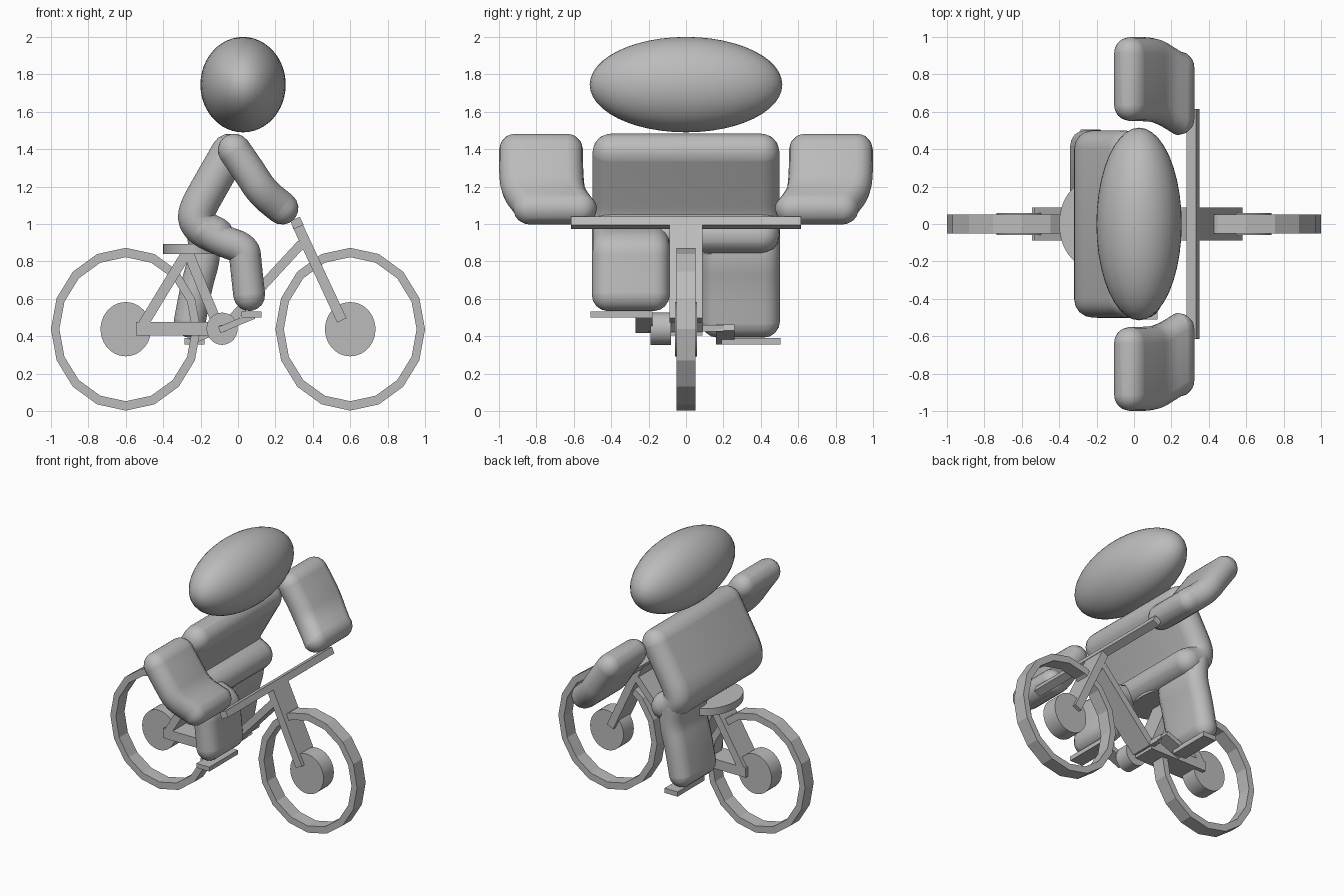
import bpy, bmesh, math
from mathutils import Vector

if "Cube" in bpy.data.objects:
    bpy.data.objects.remove(bpy.data.objects["Cube"], do_unlink=True)

grey = bpy.data.materials.new("plain grey")
grey.use_nodes = True
colour = (0.5, 0.5, 0.5, 1)
grey.diffuse_color = colour
grey.node_tree.nodes["Principled BSDF"].inputs["Base Color"].default_value = colour


def finish(name, bm, smooth_angle=None):
    bmesh.ops.recalc_face_normals(bm, faces=bm.faces)
    mesh = bpy.data.meshes.new(name)
    bm.to_mesh(mesh)
    bm.free()
    mesh.materials.append(grey)
    obj = bpy.data.objects.new(name, mesh)
    bpy.context.collection.objects.link(obj)
    if smooth_angle:
        bpy.ops.object.select_all(action='DESELECT')
        obj.select_set(True)
        bpy.context.view_layer.objects.active = obj
        bpy.ops.object.shade_smooth_by_angle(angle=math.radians(smooth_angle))
    return obj


def loft(bm, rings, closed=False):
    """Join rings of points with quads, capping the ends unless closed."""
    rows = [[bm.verts.new(p) for p in ring] for ring in rings]
    n = len(rows[0])
    pairs = list(zip(rows, rows[1:])) + ([(rows[-1], rows[0])] if closed else [])
    for a, b in pairs:
        for i in range(n):
            j = (i + 1) % n
            bm.faces.new((a[i], a[j], b[j], b[i]))
    if not closed:
        bm.faces.new(rows[0])
        bm.faces.new(rows[-1])


def ellipse(cx, cz, rx, rz, y, n):
    return [(cx + rx * math.cos(2 * math.pi * i / n), y,
             cz + rz * math.sin(2 * math.pi * i / n)) for i in range(n)]


def beam(name, start, end, thick, y0, y1):
    """Flat-sided bar between two x-z points, spanning y0 to y1."""
    a, b = Vector(start), Vector(end)
    d = (b - a).normalized()
    side = Vector((-d.y, d.x)) * thick / 2
    corners = (a + side, b + side, b - side, a - side)
    bm = bmesh.new()
    loft(bm, [[(p.x, y, p.y) for p in corners] for y in (y0, y1)])
    return finish(name, bm)


def disc(name, cx, cz, rx, rz, y0, y1):
    bm = bmesh.new()
    loft(bm, [ellipse(cx, cz, rx, rz, y, 40) for y in (y0, y1)])
    return finish(name, bm, 30)


def limb(name, path, radius, half_depth):
    """Soft padded tube: a rounded slab swept along a smoothed path."""
    pts = [Vector(p) for p in path]
    for _ in range(3):
        cut = [pts[0]]
        for a, b in zip(pts, pts[1:]):
            cut += [a.lerp(b, 0.25), a.lerp(b, 0.75)]
        pts = cut + [pts[-1]]
    flat = half_depth - radius
    steps = 8

    def ring(centre, tangent, r):
        normal = Vector((-tangent.z, 0, tangent.x))
        out = []
        for sign in (1, -1):
            for k in range(steps + 1):
                t = math.pi * k / steps
                out.append(centre + normal * (sign * r * math.cos(t))
                           + Vector((0, sign * (flat + r * math.sin(t)), 0)))
        return out

    rings = []
    for i, p in enumerate(pts):
        tangent = pts[min(i + 1, len(pts) - 1)] - pts[max(i - 1, 0)]
        tangent.y = 0
        tangent.normalize()
        angles = [0]
        if i == 0:
            angles = [-85, -65, -45, -22, 0]
        elif i == len(pts) - 1:
            angles = [0, 22, 45, 65, 85]
        for deg in angles:
            t = math.radians(deg)
            rings.append(ring(p + tangent * radius * math.sin(t), tangent,
                              radius * math.cos(t)))
    bm = bmesh.new()
    loft(bm, rings)
    return finish(name, bm, 60)


# Wheels: faceted rims and solid hubs
WHEEL_Z = 0.4375
for name, x in (("rear", -0.6), ("front", 0.6)):
    bm = bmesh.new()
    loft(bm, [ellipse(x, WHEEL_Z, rx, rz, y, 16) for rx, rz, y in (
        (0.4, 0.435, -0.05), (0.4, 0.435, 0.05),
        (0.355, 0.385, 0.05), (0.355, 0.385, -0.05))], closed=True)
    finish(name + "_rim", bm)
    disc(name + "_hub", x, WHEEL_Z, 0.135, 0.145, -0.06, 0.06)

# Frame bars
W = 0.088
beam("fork", (0.315, 1.0), (0.555, 0.485), 0.055, -W, W)
beam("down_tube", (0.34, 0.895), (-0.08, 0.44), 0.05, -W, W)
beam("chain_stay", (-0.545, 0.44), (-0.08, 0.44), 0.07, -W, W)
beam("seat_stay", (-0.515, 0.45), (-0.275, 0.845), 0.055, -W, W)
beam("seat_tube", (-0.265, 0.845), (-0.1, 0.44), 0.055, -W, W)
beam("handlebar", (0.305, 1.027), (0.325, 0.984), 0.056, -0.615, 0.615)

# Saddle
bm = bmesh.new()
loft(bm, [[(x, y, z) for x, _, y in ellipse(-0.235, 0, 0.165, 0.23, 0, 40)]
          for z in (0.84, 0.892)])
finish("saddle", bm, 30)

# Cranks and pedals
disc("chainring", -0.085, 0.44, 0.083, 0.086, -0.19, -0.08)
beam("crank_axle", (-0.1, 0.443), (-0.065, 0.443), 0.035, -0.2, 0.2)
beam("right_crank", (-0.1, 0.433), (0.085, 0.51), 0.035, -0.27, -0.18)
beam("left_crank", (-0.07, 0.447), (-0.255, 0.372), 0.035, 0.16, 0.26)
beam("right_pedal", (0.02, 0.515), (0.125, 0.515), 0.032, -0.51, -0.18)
beam("left_pedal", (-0.285, 0.373), (-0.18, 0.373), 0.035, 0.19, 0.505)

# Rider
bm = bmesh.new()
bmesh.ops.create_uvsphere(bm, u_segments=40, v_segments=24, radius=1)
for v in bm.verts:
    v.co = (0.027 + v.co.x * 0.228, v.co.y * 0.515, 1.745 + v.co.z * 0.255)
finish("head", bm, 60)

limb("torso", [(-0.045, 0, 1.385), (-0.14, 0, 1.22), (-0.235, 0, 1.05),
               (-0.2, 0, 0.98), (-0.12, 0, 0.94)], 0.098, 0.5)
limb("right_leg", [(-0.19, -0.295, 0.975), (-0.1, -0.295, 0.915),
                   (0.035, -0.295, 0.87), (0.04, -0.295, 0.8),
                   (0.06, -0.295, 0.62)], 0.085, 0.208)
limb("left_leg", [(-0.19, 0.292, 0.97), (-0.175, 0.292, 0.83),
                  (-0.22, 0.292, 0.68), (-0.258, 0.292, 0.478)], 0.085, 0.21)
for name, s in (("right_arm", -1), ("left_arm", 1)):
    limb(name, [(-0.02, s * 0.775, 1.395), (0.06, s * 0.775, 1.28),
                (0.13, s * 0.765, 1.17), (0.235, s * 0.7, 1.085)], 0.088, 0.225)
